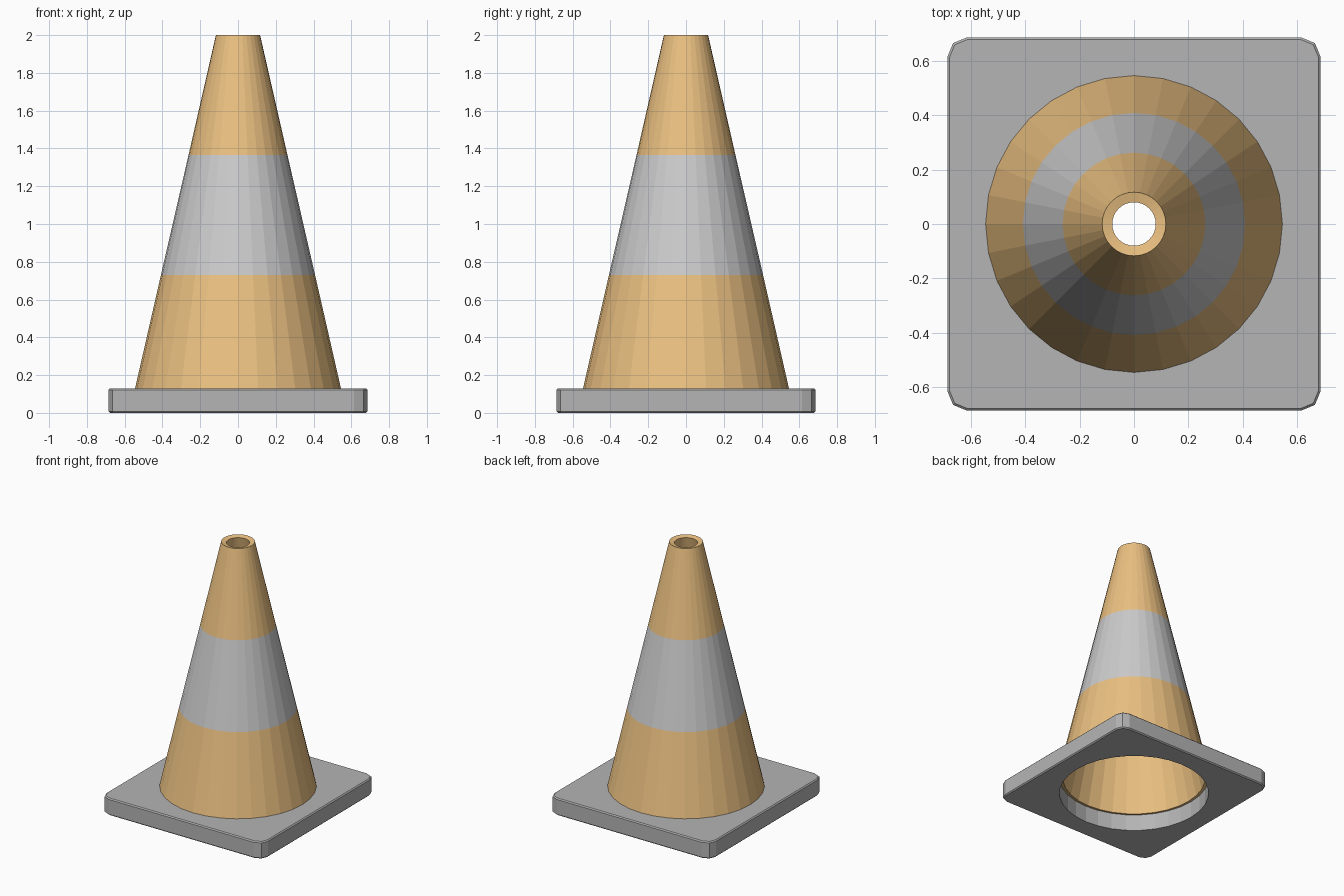
import bpy, bmesh, math

if "Cube" in bpy.data.objects:
    bpy.data.objects.remove(bpy.data.objects["Cube"])

SIDES = 32


def material(name, rgb):
    mat = bpy.data.materials.new(name)
    mat.diffuse_color = (*rgb, 1)
    mat.use_nodes = True
    mat.node_tree.nodes["Principled BSDF"].inputs["Base Color"].default_value = mat.diffuse_color
    return mat


def add_object(name, bm, mats=()):
    mesh = bpy.data.meshes.new(name)
    bm.to_mesh(mesh)
    bm.free()
    for m in mats:
        mesh.materials.append(m)
    obj = bpy.data.objects.new(name, mesh)
    bpy.context.collection.objects.link(obj)
    return obj


orange = material("orange", (0.83, 0.53, 0.22))
white = material("pale_band", (0.8, 0.8, 0.8))
grey = material("base_grey", (0.46, 0.46, 0.46))

# Tapered cone shell: rings of (radius, height), middle band pale
profile = [(0.545, 0.13), (0.408, 0.73), (0.262, 1.365), (0.117, 2.0)]
bm = bmesh.new()
rings = []
for r, z in profile:
    rings.append([bm.verts.new((r * math.cos(a), r * math.sin(a), z))
                  for a in (2 * math.pi * i / SIDES for i in range(SIDES))])
for k, (low, high) in enumerate(zip(rings, rings[1:])):
    for i in range(SIDES):
        j = (i + 1) % SIDES
        face = bm.faces.new((low[i], low[j], high[j], high[i]))
        face.material_index = 1 if k == 1 else 0
cone = add_object("cone", bm, (orange, white))
shell = cone.modifiers.new("wall", 'SOLIDIFY')
shell.thickness = 0.038
shell.offset = -1

# Square base slab with rounded corners and slightly eased edges
bm = bmesh.new()
bmesh.ops.create_cube(bm, size=1)
for v in bm.verts:
    v.co = (v.co.x * 1.37, v.co.y * 1.37, (v.co.z + 0.5) * 0.13)
corners = [e for e in bm.edges if abs(e.verts[0].co.z - e.verts[1].co.z) > 0.1]
bmesh.ops.bevel(bm, geom=corners, offset=0.07, segments=2, profile=0.5, affect='EDGES')
rims = [e for e in bm.edges if abs(e.verts[0].co.z - e.verts[1].co.z) < 0.01]
bmesh.ops.bevel(bm, geom=rims, offset=0.008, segments=1, profile=0.5, affect='EDGES')
base = add_object("base", bm, (grey,))

# Round opening through the base
bm = bmesh.new()
bmesh.ops.create_cone(bm, cap_ends=True, segments=SIDES, radius1=0.533, radius2=0.533, depth=1)
# align corners with the cone's corners
first = min(math.atan2(v.co.y, v.co.x) % (2 * math.pi / SIDES) for v in bm.verts)
cutter = add_object("base_opening_cutter", bm, (grey,))
cutter.rotation_euler.z = -first
cutter.hide_render = True
cutter.hide_viewport = True
cut = base.modifiers.new("opening", 'BOOLEAN')
cut.operation = 'DIFFERENCE'
cut.solver = 'EXACT'
cut.object = cutter
